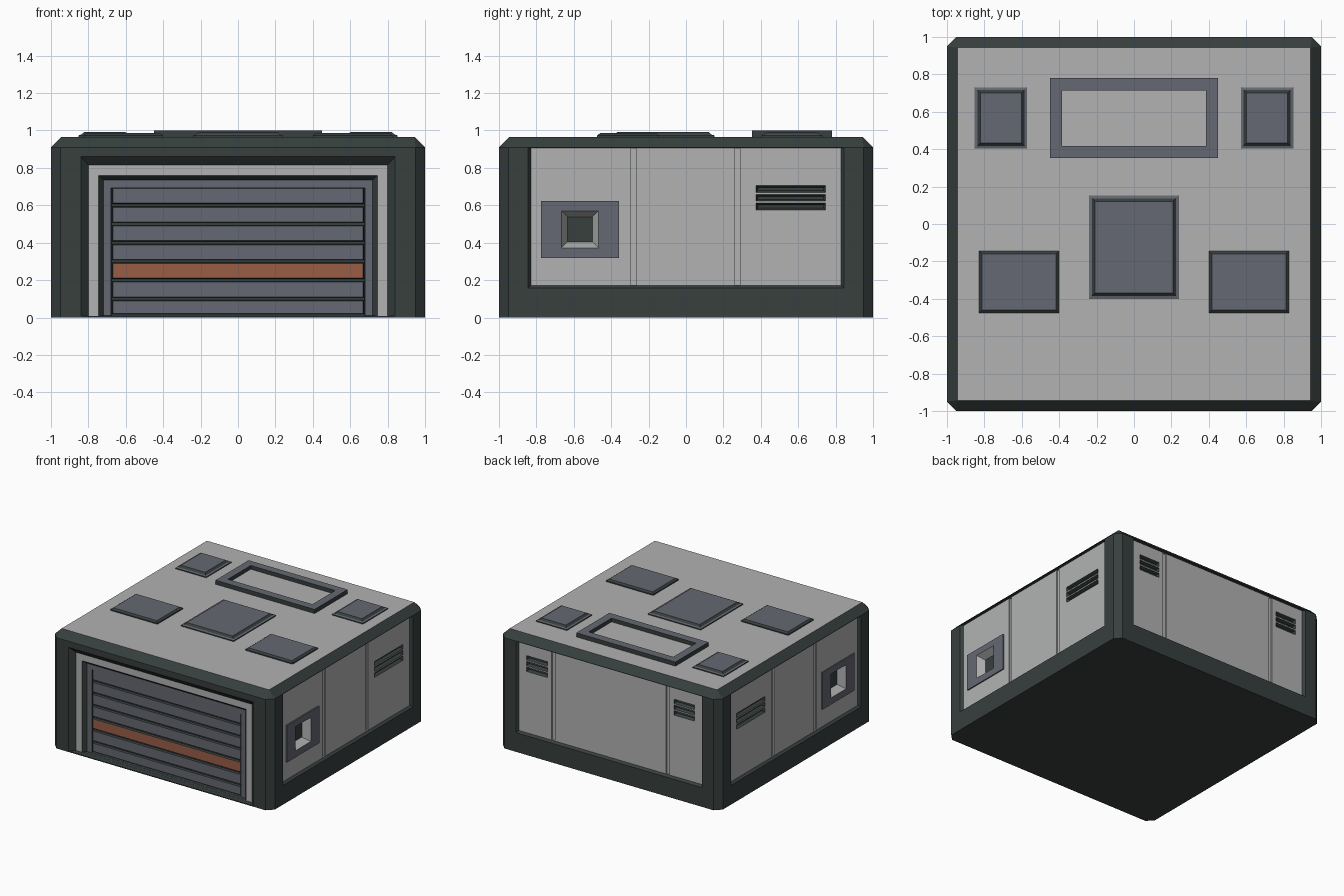
import bpy, bmesh
from mathutils import Vector

cube = bpy.data.objects.get("Cube")
if cube:
    bpy.data.objects.remove(cube, do_unlink=True)

# Palette: every part shares the same slot order
DARK, LIGHT, SLATE, ORANGE = range(4)
PALETTE = []
for label, rgb in (("dark green frame", (0.038, 0.05, 0.048)), ("light grey panel", (0.445, 0.447, 0.45)),
                   ("slate metal", (0.13, 0.138, 0.168)), ("orange stripe", (0.314, 0.109, 0.061))):
    mat = bpy.data.materials.new(label)
    mat.use_nodes = True
    mat.diffuse_color = (*rgb, 1)
    mat.node_tree.nodes["Principled BSDF"].inputs["Base Color"].default_value = (*rgb, 1)
    PALETTE.append(mat)

# Directions (u, v, outward) of each working plane
X, Y, Z = Vector((1, 0, 0)), Vector((0, 1, 0)), Vector((0, 0, 1))
FRONT, BACK, ROOF = (X, Z, -Y), (X, Z, Y), (X, Y, Z)
SIDES = {"left": (Y, Z, X), "right": (Y, Z, -X)}


def finish(name, bm):
    bmesh.ops.recalc_face_normals(bm, faces=bm.faces)
    mesh = bpy.data.meshes.new(name)
    bm.to_mesh(mesh)
    bm.free()
    for mat in PALETTE:
        mesh.materials.append(mat)
    obj = bpy.data.objects.new(name, mesh)
    bpy.context.collection.objects.link(obj)
    return obj


def stack(name, plane, rings, mats):
    """Solid through rectangular rings (u0, u1, v0, v1, w); mats colours each strip, then the end cap."""
    u, v, w = plane
    bm = bmesh.new()
    loops = []
    for u0, u1, v0, v1, d in rings:
        loops.append([bm.verts.new(u * a + v * b + w * d)
                      for a, b in ((u0, v0), (u1, v0), (u1, v1), (u0, v1))])
    for low, high, m in zip(loops, loops[1:], mats):
        for i in range(4):
            j = (i + 1) % 4
            bm.faces.new((low[i], low[j], high[j], high[i])).material_index = m
    bm.faces.new(loops[0]).material_index = mats[0]
    bm.faces.new(loops[-1]).material_index = mats[-1]
    return finish(name, bm)


def box(name, plane, rect, w0, w1, m):
    return stack(name, plane, [(*rect, w0), (*rect, w1)], [m, m])


def inset(rect, t):
    return rect[0] + t, rect[1] - t, rect[2] + t, rect[3] - t


def cut(target, cutter, keep=False):
    cutter.hide_render = True
    mod = target.modifiers.new("cut", 'BOOLEAN')
    mod.operation, mod.solver, mod.object = 'DIFFERENCE', 'EXACT', cutter
    bpy.context.view_layer.objects.active = target
    bpy.ops.object.modifier_apply(modifier=mod.name)
    if not keep:
        bpy.data.objects.remove(cutter, do_unlink=True)


# Body shell with chamfered corners and roof edge
bm = bmesh.new()
for sx in (-1, 1):
    for sy in (-1, 1):
        for z in (0, 0.91):
            bm.verts.new((sx, sy * 0.95, z))
            bm.verts.new((sx * 0.95, sy, z))
        bm.verts.new((sx * 0.943, sy * 0.943, 0.966))
bmesh.ops.convex_hull(bm, input=bm.verts)
bmesh.ops.dissolve_limit(bm, angle_limit=0.01, verts=bm.verts, edges=bm.edges)
bm.normal_update()
for f in bm.faces:
    f.material_index = LIGHT if f.normal.z > 0.9 else DARK
body = finish("garage_body", bm)


def wall(plane, grooves):
    # Sunken wall panel with sloped rim and vertical seams
    rim = (-0.845, 0.845, 0.158, 0.908)
    floor = (-0.83, 0.83, 0.172, 0.906)
    cut(body, stack("panel_cutter", plane, [(*rim, 1.02), (*rim, 1), (*floor, 0.98)], [DARK, DARK, LIGHT]))
    for g in grooves:
        cut(body, box("seam_cutter", plane, (g - 0.015, g + 0.015, 0.174, 0.904), 1, 0.97, LIGHT))


def vents(plane, u0, u1, mid):
    # Three louvre slots with tapered ends
    for k in (-1, 0, 1):
        slot = (u0, u1, mid + k * 0.047 - 0.018, mid + k * 0.047 + 0.018)
        cut(body, stack("vent_cutter", plane, [(*slot, 1), (*slot, 0.98), (*inset(slot, 0.01), 0.955)], [DARK] * 3))


# Side walls with a window each
for side, plane in SIDES.items():
    wall(plane, (-0.28, 0.275))
    vents(plane, 0.375, 0.745, 0.64)
    plate = box(side + "_window_plate", plane, (-0.775, -0.358, 0.318, 0.622), 0.97, 0.99, SLATE)
    hole = (-0.665, -0.468, 0.373, 0.57)
    cutter = stack("window_cutter", plane,
                   [(*hole, 1.05), (*hole, 0.99), (*inset(hole, 0.032), 0.93)], [LIGHT, LIGHT, DARK])
    cut(plate, cutter, keep=True)
    cut(body, cutter)

# Back wall
wall(BACK, (-0.52, 0.52))
for u0 in (-0.765, 0.575):
    vents(BACK, u0, u0 + 0.19, 0.74)

# Stepped front doorway: half width, top height, depth
steps = ((0.84, 0.86, 1.02), (0.84, 0.86, 1), (0.8, 0.815, 0.96), (0.745, 0.76, 0.96),
         (0.72, 0.735, 0.93), (0.678, 0.692, 0.93), (0.677, 0.691, 0.905))
cut(body, stack("doorway_cutter", FRONT,
                [(-h, h, 0.006 + 0.001 * i, top, w) for i, (h, top, w) in enumerate(steps)],
                [DARK, DARK, LIGHT, DARK, SLATE, DARK, DARK]))

# Roller door slats
for i in range(7):
    rect = (-0.673, 0.673, 0.1 * i + (0.007 if i else 0.018), 0.1 * i + 0.093)
    color = ORANGE if i == 2 else SLATE
    stack("door_slat_%d" % (i + 1), FRONT, [(*rect, 0.9), (*rect, 0.918), (*inset(rect, 0.004), 0.924)],
          [DARK, DARK, color])


# Roof hatches
def hatch(name, rect, border, top):
    rings, mats = [(*rect, 0.955), (*rect, 0.974)], [DARK]
    if border:
        rings.append((*inset(rect, border), 0.978))
        mats.append(SLATE)
    rings.append((*inset(rect, border + 0.016), top))
    stack(name, ROOF, rings, mats + [DARK, SLATE])


hatch("centre_hatch", (-0.24, 0.24, -0.4, 0.152), 0.016, 0.992)
for label, s in (("left", 1), ("right", -1)):
    for part, x0, x1, y0, y1, border, top in (("front_hatch", 0.4, 0.828, -0.475, -0.145, 0, 0.986),
                                              ("back_hatch", 0.572, 0.852, 0.404, 0.73, 0.014, 0.992)):
        a, b = sorted((s * x0, s * x1))
        hatch(label + "_" + part, (a, b, y0, y1), border, top)

# Raised skylight frame
outer = (-0.45, 0.45, 0.352, 0.78)
inner = inset(outer, 0.066)
stack("skylight_frame", ROOF, [(*outer, 0.955), (*outer, 1), (*inner, 1), (*inner, 0.969)],
      [DARK, SLATE, DARK, LIGHT])
